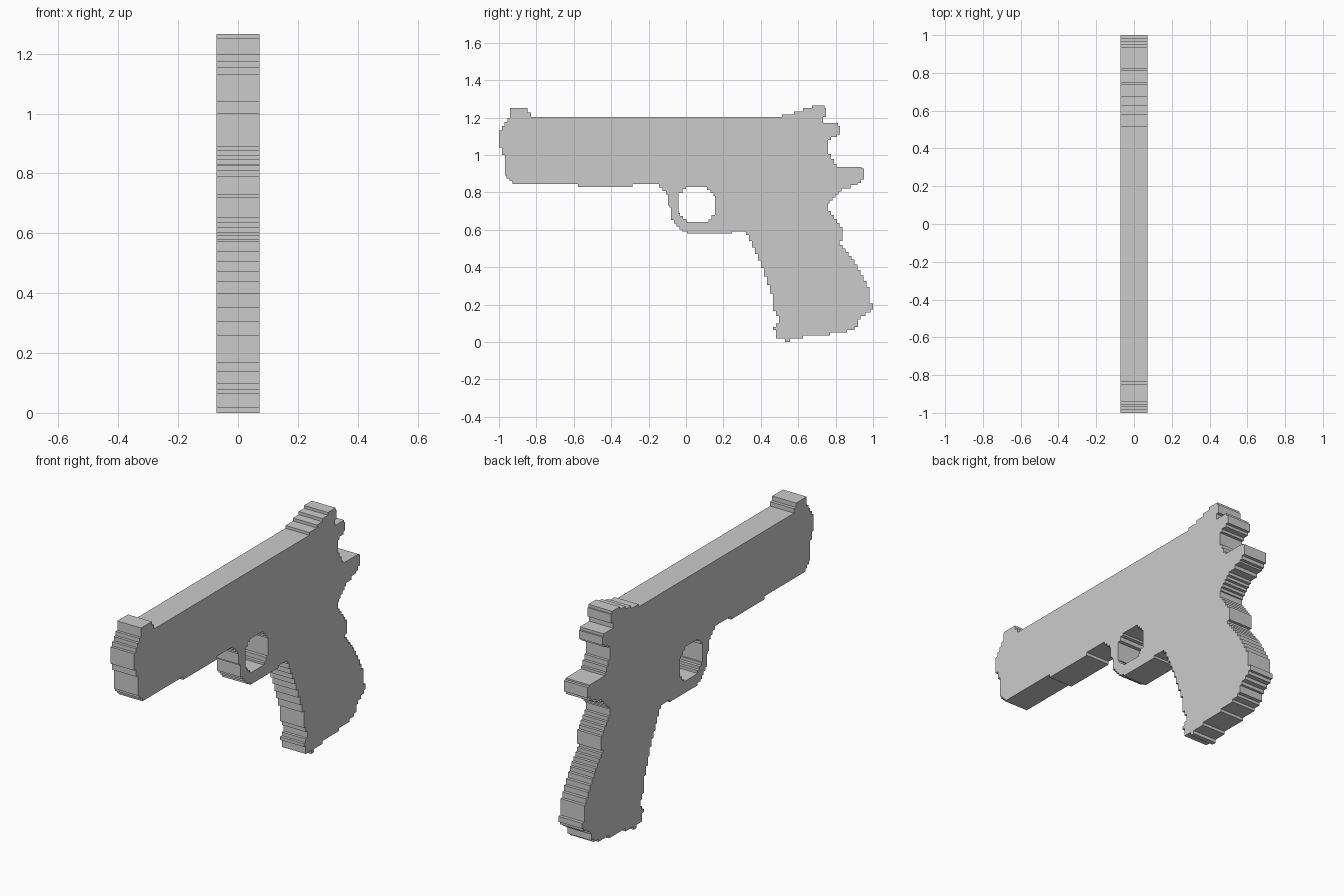
import bpy, math

STEP = 0.016          # size of one stair step along slanted edges
HALF_THICKNESS = 0.0722

# Side outline (y, z): top edge, back, grip, guard, underside, muzzle
OUTLINE = [
    (-0.94, 1.25), (-0.848, 1.25), (-0.83, 1.202), (0.513, 1.202), (0.513, 1.217),
    (0.578, 1.217), (0.578, 1.233), (0.626, 1.233), (0.626, 1.25), (0.674, 1.25),
    (0.674, 1.265), (0.733, 1.265), (0.749, 1.25), (0.749, 1.202), (0.733, 1.202),
    (0.733, 1.17), (0.805, 1.17), (0.823, 1.155), (0.823, 1.11), (0.76, 1.08),
    (0.76, 1.02), (0.805, 0.937), (0.937, 0.937), (0.952, 0.92), (0.952, 0.88),
    (0.917, 0.84), (0.84, 0.82), (0.76, 0.74), (0.76, 0.71), (0.837, 0.605),
    (0.837, 0.55), (0.822, 0.53), (0.90, 0.43), (0.982, 0.28), (0.982, 0.205),
    (1.0, 0.205), (1.0, 0.175), (0.92, 0.12), (0.92, 0.08), (0.84, 0.05),
    (0.555, 0.018), (0.555, 0.0), (0.53, 0.0), (0.53, 0.018), (0.482, 0.018),
    (0.482, 0.063), (0.466, 0.063), (0.466, 0.08), (0.497, 0.1), (0.497, 0.125),
    (0.466, 0.18), (0.466, 0.235), (0.40, 0.42), (0.32, 0.59), (0.28, 0.59),
    (0.28, 0.592), (0.21, 0.579), (0.03, 0.579), (-0.02, 0.592), (-0.08, 0.66),
    (-0.08, 0.72), (-0.097, 0.73), (-0.097, 0.79), (-0.155, 0.845), (-0.285, 0.845),
    (-0.285, 0.828), (-0.577, 0.828), (-0.577, 0.845), (-0.92, 0.845), (-0.967, 0.89),
    (-0.967, 0.98), (-1.0, 1.06), (-1.0, 1.12), (-0.94, 1.21),
]

# Opening inside the guard
OPENING = [
    (0.0, 0.83), (0.105, 0.83), (0.155, 0.78), (0.155, 0.69),
    (0.12, 0.643), (0.01, 0.643), (-0.04, 0.69), (-0.04, 0.785),
]


def stepped(points):
    """Turn slanted edges of a closed outline into axis-aligned stairs."""
    out = []

    def add(p):
        if not out or math.dist(out[-1], p) > 1e-5:
            out.append(p)

    for a, b in zip(points, points[1:] + points[:1]):
        add(a)
        d = (b[0] - a[0], b[1] - a[1])
        if min(abs(d[0]), abs(d[1])) < 1e-5:
            continue
        n = max(1, round(min(abs(d[0]), abs(d[1])) / STEP))
        long_y = abs(d[0]) >= abs(d[1])
        for i in range(n):
            for minor in (i / n, (i + 1) / n):
                major = (i + 0.5) / n
                s, t = (major, minor) if long_y else (minor, major)
                add((a[0] + d[0] * s, a[1] + d[1] * t))
    return out


# Flat body: filled outline with a hole, extruded across x
curve = bpy.data.curves.new("body", "CURVE")
curve.dimensions = "2D"
curve.fill_mode = "BOTH"
curve.extrude = HALF_THICKNESS
for loop in (OUTLINE, OPENING):
    pts = stepped(loop)
    spline = curve.splines.new("POLY")
    spline.points.add(len(pts) - 1)
    for point, (y, z) in zip(spline.points, pts):
        point.co = (y, z, 0, 1)
    spline.use_cyclic_u = True

body = bpy.data.objects.new("body", curve)
body.rotation_euler = (math.pi / 2, 0, math.pi / 2)
bpy.context.collection.objects.link(body)
bpy.context.view_layer.objects.active = body
body.select_set(True)
bpy.ops.object.convert(target="MESH")
bpy.ops.object.transform_apply(location=False, rotation=True, scale=False)

# Weld caps to the rim and keep everything flat shaded
bpy.ops.object.mode_set(mode="EDIT")
bpy.ops.mesh.select_all(action="SELECT")
bpy.ops.mesh.remove_doubles(threshold=0.0001)
bpy.ops.mesh.normals_make_consistent(inside=False)
bpy.ops.object.mode_set(mode="OBJECT")
bpy.ops.object.shade_flat()
